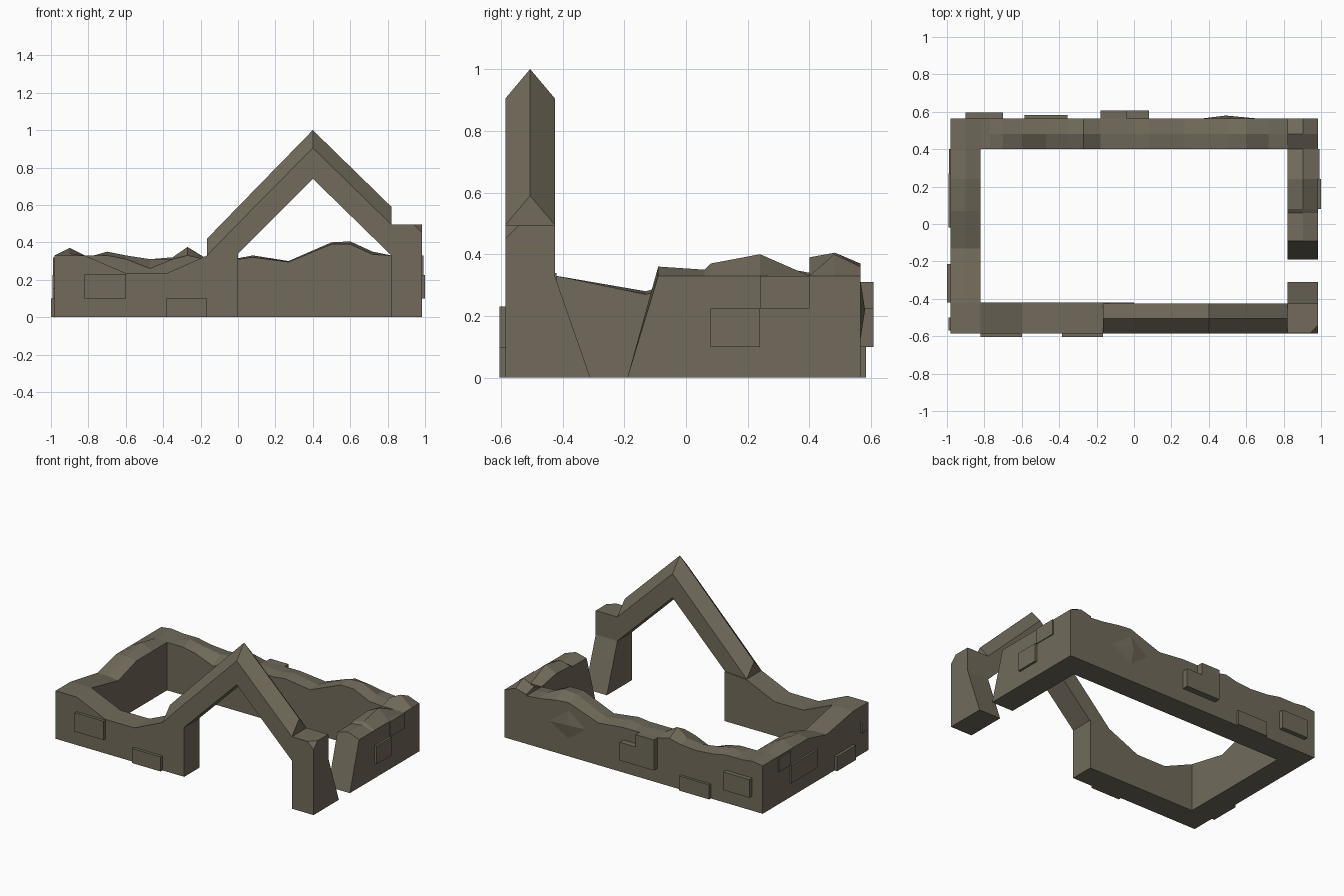
import bpy, bmesh
from mathutils import Vector

cube = bpy.data.objects.get("Cube")
if cube:
    bpy.data.objects.remove(cube, do_unlink=True)

stone = bpy.data.materials.new("weathered stone")
stone.use_nodes = True
STONE = (0.165, 0.145, 0.105, 1)
stone.diffuse_color = STONE
bsdf = next(n for n in stone.node_tree.nodes if n.type == 'BSDF_PRINCIPLED')
bsdf.inputs["Base Color"].default_value = STONE
bsdf.inputs["Roughness"].default_value = 0.9


def finish(name, bm):
    bmesh.ops.recalc_face_normals(bm, faces=bm.faces)
    mesh = bpy.data.meshes.new(name)
    bm.to_mesh(mesh)
    bm.free()
    mesh.materials.append(stone)
    obj = bpy.data.objects.new(name, mesh)
    bpy.context.collection.objects.link(obj)
    return obj


def loft(name, rings):
    """Skin matching rings of points and cap both ends."""
    bm = bmesh.new()
    loops = [[bm.verts.new(p) for p in ring] for ring in rings]
    n = len(loops[0])
    for a, b in zip(loops, loops[1:]):
        for i in range(n):
            j = (i + 1) % n
            bm.faces.new((a[i], a[j], b[j], b[i]))
    bm.faces.new(loops[0])
    bm.faces.new(loops[-1])
    return finish(name, bm)


def wall(name, axis, outer, inner, stations, lean=0):
    """Ruined wall; stations are (position, outer, crest, inner heights).
    lean shifts the foot of the first station."""
    mid = (outer + inner) / 2
    rings = []
    for k, (t, zo, zm, zi) in enumerate(stations):
        foot = t + (lean if k == 0 else 0)
        pts = [(foot, inner, 0), (foot, outer, 0),
               (t, outer, zo), (t, mid, zm), (t, inner, zi)]
        rings.append([p if axis == 'x' else (p[1], p[0], p[2]) for p in pts])
    return loft(name, rings)


def block(name, lo, hi):
    bm = bmesh.new()
    bmesh.ops.create_cube(bm, size=1)
    lo, hi = Vector(lo), Vector(hi)
    for v in bm.verts:
        v.co = (lo + hi) / 2 + v.co * (hi - lo)
    return finish(name, bm)


# Four crumbling walls
wall("front_wall", 'x', -0.585, -0.42, [
    (-0.98, .33, .33, .33), (-0.82, .33, .33, .33), (-0.6, .235, .235, .235),
    (-0.38, .235, .235, .235), (-0.165, .33, .33, .33), (0, .34, .34, .34)])

wall("back_wall", 'x', 0.565, 0.40, [
    (-0.98, .33, .33, .33), (-0.77, .33, .33, .33), (-0.7, .33, .35, .33),
    (-0.6, .31, .33, .31), (-0.47, .30, .31, .26), (-0.35, .31, .32, .31),
    (-0.27, .33, .375, .33), (-0.18, .31, .32, .31), (0, .31, .315, .31),
    (0.08, .31, .33, .32), (0.27, .29, .30, .295), (0.5, .37, .40, .39),
    (0.6, .36, .405, .39), (0.72, .34, .35, .335), (0.82, .33, .33, .33),
    (0.985, .33, .33, .33)])

wall("left_end_wall", 'y', 0.985, 0.82, [
    (-0.09, .33, .36, .34), (0.06, .33, .35, .34), (0.08, .33, .37, .35),
    (0.24, .33, .40, .36), (0.4, .33, .33, .33), (0.48, .33, .40, .36),
    (0.565, .33, .36, .34)], lean=-0.1)

wall("right_end_wall", 'y', -0.98, -0.82, [
    (-0.585, .33, .33, .33), (-0.42, .33, .33, .33), (-0.13, .28, .28, .27),
    (0.07, .33, .34, .33), (0.24, .33, .37, .33), (0.4, .33, .34, .33),
    (0.565, .33, .34, .33)])

# Doorway post with a spreading foot and a chipped top corner
outline = [(-0.585, 0), (-0.31, 0), (-0.425, 0.33), (-0.425, 0.495)]
loft("door_post", [
    [(x, y, z) for y, z in outline + [(-0.585 + chip, .495), (-0.585, .495 - chip)]]
    for x, chip in ((0.82, 0.001), (0.94, 0.001), (0.985, 0.045))])

# Pointed gable over the doorway, with a ridged top
gable = []
for x, under, eave, ridge in ((-0.165, .3, .33, .42), (0, .34, .5, .59),
                              (0.4, .74, .905, 1.0), (0.82, .33, .495, .59)):
    gable.append([(x, -0.585, under), (x, -0.585, eave), (x, -0.505, ridge),
                  (x, -0.425, eave), (x, -0.425, under)])
loft("gable_arch", gable)

# Raised stones, given as (start, end, bottom, top, depth)
for a, b, lo, hi, d in ((-0.82, -0.6, .1, .23, .02), (-0.385, -0.165, 0, .1, .02)):
    block("front_stone", (a, -0.585 - d, lo), (b, -0.57, hi))
for a, b, lo, hi, d in ((-0.9, -0.7, .1, .225, .03), (-0.585, -0.355, 0, .1, .018),
                        (-0.18, 0.08, .1, .225, .042), (-0.18, -0.04, .225, .31, .042)):
    block("back_stone", (a, 0.54, lo), (b, 0.565 + d, hi))
for a, b, lo, hi, d in ((-0.02, 0.27, .1, .225, .013), (-0.42, -0.215, 0, .1, .02),
                        (-0.57, -0.5, .15, .225, .012), (0.27, 0.4, .225, .32, .008)):
    block("right_end_stone", (-0.98 - d, a, lo), (-0.96, b, hi))
for a, b, lo, hi, d in ((0.08, 0.24, .1, .225, .015), (0.24, 0.4, .225, .33, .006)):
    block("left_end_stone", (0.96, a, lo), (0.985 + d, b, hi))

# Weathered swelling on the back wall
bm = bmesh.new()
rim = [bm.verts.new(p) for p in ((.33, .56, .22), (.5, .56, .09),
                                 (.7, .56, .2), (.5, .56, .35))]
peak = bm.verts.new((.49, .58, .22))
for i in range(4):
    bm.faces.new((rim[i], rim[(i + 1) % 4], peak))
bm.faces.new(rim)
finish("back_swelling", bm)
